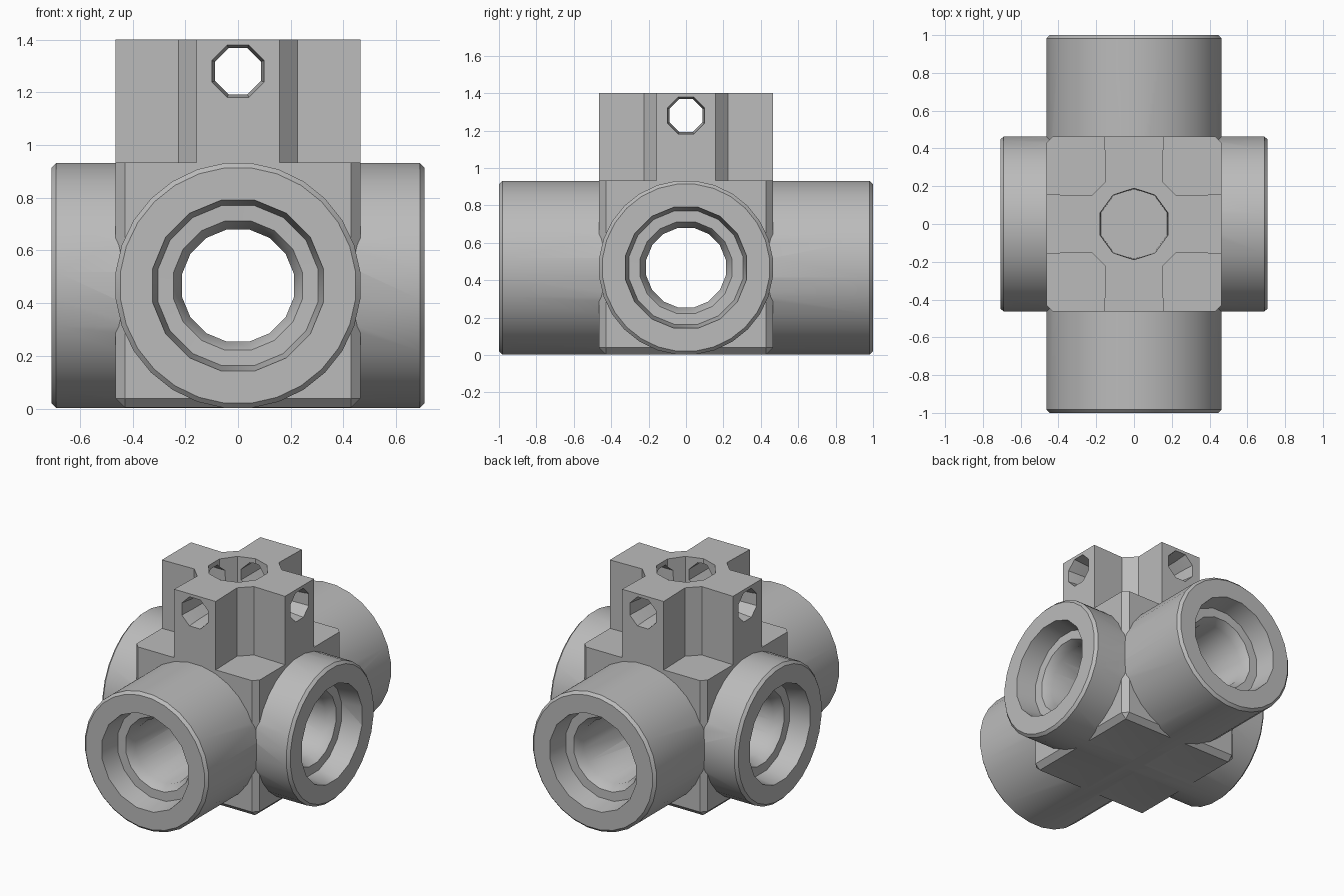
import bpy, bmesh, math
from mathutils import Matrix

if "Cube" in bpy.data.objects:
    bpy.data.objects.remove(bpy.data.objects["Cube"], do_unlink=True)

grey = bpy.data.materials.new("plain grey")
grey.use_nodes = True
COLOUR = (0.5, 0.5, 0.5, 1)
grey.diffuse_color = COLOUR
grey.node_tree.nodes["Principled BSDF"].inputs["Base Color"].default_value = COLOUR

R = 0.467          # pipe radius and height of the pipe axis
HALF = 0.464       # half width of the central block
TOP = 1.4
TURN = {
    "X": Matrix.Rotation(math.pi / 2, 4, "Y"),
    "Y": Matrix.Rotation(math.pi / 2, 4, "X"),
    "Z": Matrix.Identity(4),
}


def finish(name, bm):
    bmesh.ops.recalc_face_normals(bm, faces=bm.faces[:])
    mesh = bpy.data.meshes.new(name)
    bm.to_mesh(mesh)
    bm.free()
    mesh.materials.append(grey)
    obj = bpy.data.objects.new(name, mesh)
    bpy.context.collection.objects.link(obj)
    return obj


def lathe(name, profile, sides, axis, height):
    """Closed solid turned from (radius, position along axis) pairs."""
    bm = bmesh.new()
    rings = []
    for r, t in profile:
        angles = [2 * math.pi * (i + 0.5) / sides for i in range(sides)]
        rings.append([bm.verts.new((r * math.cos(a), r * math.sin(a), t)) for a in angles])
    for low, high in zip(rings, rings[1:]):
        for i in range(sides):
            j = (i + 1) % sides
            bm.faces.new((low[i], low[j], high[j], high[i]))
    bm.faces.new(rings[0][::-1])
    bm.faces.new(rings[-1])
    bm.transform(Matrix.Translation((0, 0, height)) @ TURN[axis])
    return finish(name, bm)


def mirrored(half):
    """Repeat an end profile on the other end of the axis."""
    return [(r, -t) for r, t in half] + [(r, t) for r, t in reversed(half)]


def combine(target, part, operation):
    mod = target.modifiers.new(operation.lower(), "BOOLEAN")
    mod.operation = operation
    mod.solver = "EXACT"
    mod.object = part
    bpy.context.view_layer.objects.active = target
    bpy.ops.object.modifier_apply(modifier=mod.name)
    bpy.data.objects.remove(part, do_unlink=True)


# Central block with softened side and bottom edges
bm = bmesh.new()
bmesh.ops.create_cube(bm, size=1)
bm.transform(Matrix.Translation((0, 0, R + 0.002)) @ Matrix.Diagonal((2 * HALF, 2 * HALF, 0.93, 1)))
edges = [e for e in bm.edges if not all(v.co.z > R for v in e.verts)]
bmesh.ops.bevel(bm, geom=edges, offset=0.035, segments=1, affect="EDGES")
fitting = finish("pipe_cross_fitting", bm)

# Two crossing pipes
for axis, length in (("X", 0.708), ("Y", 1.0)):
    ends = mirrored([(R - 0.018, length), (R, length - 0.018)])
    combine(fitting, lathe("pipe", ends, 28, axis, R), "UNION")

# Raised cross collar with chamfered inner corners
quarter = [(HALF, -0.157), (HALF, 0.157), (0.225, 0.15), (0.15, 0.225), (0.157, HALF)]
outline = []
for k in range(4):
    c, s = round(math.cos(k * math.pi / 2)), round(math.sin(k * math.pi / 2))
    outline += [(c * x - s * y, s * x + c * y) for x, y in quarter[:4]]
bm = bmesh.new()
base = bm.faces.new([bm.verts.new((x, y, 0.925)) for x, y in outline])
up = bmesh.ops.extrude_face_region(bm, geom=[base])["geom"]
bmesh.ops.translate(bm, vec=(0, 0, TOP - 0.925), verts=[v for v in up if isinstance(v, bmesh.types.BMVert)])
combine(fitting, finish("cross_collar", bm), "UNION")

# Stepped sockets and through bores
for axis, length in (("X", 0.708), ("Y", 1.0)):
    socket = [(0.335, length + 0.05), (0.33, length), (0.31, length - 0.14),
              (0.25, length - 0.142), (0.217, length - 0.2)]
    combine(fitting, lathe("bore", mirrored(socket), 16, axis, R), "DIFFERENCE")

# Vertical recess and cross pin holes in the collar
combine(fitting, lathe("recess", [(0.185, 0.95), (0.19, TOP + 0.05)], 10, "Z", 0), "DIFFERENCE")
for axis in "XY":
    pin = mirrored([(0.112, HALF + 0.05), (0.107, HALF), (0.095, 0.36)])
    combine(fitting, lathe("pin_hole", pin, 8, axis, 1.28), "DIFFERENCE")

# Smooth the round walls, keep edges crisp
bpy.ops.object.select_all(action="DESELECT")
fitting.select_set(True)
bpy.context.view_layer.objects.active = fitting
bpy.ops.object.shade_smooth_by_angle(angle=math.radians(30))
